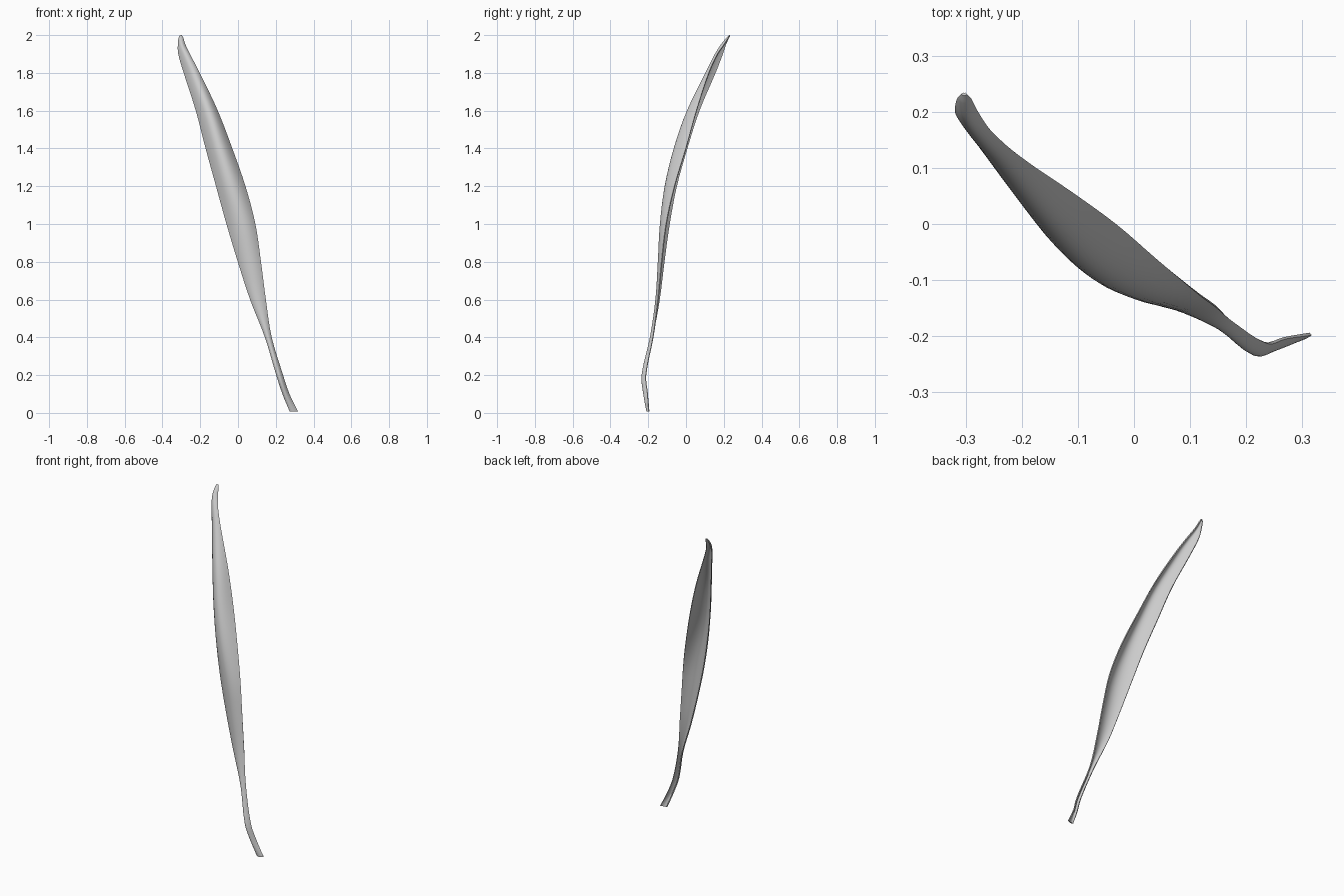
import bpy, bmesh
from mathutils import Vector

if "Cube" in bpy.data.objects:
    bpy.data.objects.remove(bpy.data.objects["Cube"])

# Cross-sections up the leaf: z, left x, left y, middle x, middle y, right x, right y
SECTIONS = [
    (0.008, 0.275, -0.203, 0.293, -0.206, 0.315, -0.196),
    (0.10, 0.238, -0.212, 0.252, -0.223, 0.270, -0.203),
    (0.20, 0.205, -0.220, 0.219, -0.232, 0.236, -0.212),
    (0.40, 0.145, -0.177, 0.160, -0.188, 0.176, -0.174),
    (0.60, 0.066, -0.141, 0.103, -0.159, 0.146, -0.147),
    (0.80, 0.001, -0.116, 0.060, -0.146, 0.120, -0.128),
    (1.00, -0.059, -0.088, 0.019, -0.135, 0.090, -0.104),
    (1.20, -0.114, -0.050, -0.036, -0.110, 0.037, -0.060),
    (1.40, -0.169, 0.006, -0.096, -0.062, -0.033, 0.000),
    (1.60, -0.221, 0.070, -0.158, 0.008, -0.110, 0.056),
    (1.80, -0.285, 0.155, -0.240, 0.108, -0.205, 0.122),
    (1.90, -0.314, 0.194, -0.282, 0.158, -0.257, 0.168),
    (1.95, -0.316, 0.211, -0.299, 0.188, -0.281, 0.203),
    (1.985, -0.312, 0.226, -0.303, 0.217, -0.292, 0.225),
    (1.998, -0.306, 0.233, -0.303, 0.231, -0.299, 0.233),
]
STEPS, ACROSS = 4, 12


def smooth_rows(rows):
    """Hermite interpolation of every column against height."""
    def slope(i):
        a, b = rows[max(i - 1, 0)], rows[min(i + 1, len(rows) - 1)]
        return [(q - p) / (b[0] - a[0]) for p, q in zip(a, b)]
    out = []
    for i in range(len(rows) - 1):
        a, b, ma, mb = rows[i], rows[i + 1], slope(i), slope(i + 1)
        h = b[0] - a[0]
        for s in range(STEPS):
            t = s / STEPS
            row = [(2*t**3 - 3*t**2 + 1) * p + (t**3 - 2*t**2 + t) * h * m
                   + (3*t**2 - 2*t**3) * q + (t**3 - t**2) * h * n
                   for p, q, m, n in zip(a, b, ma, mb)]
            row[0] = a[0] + h * t
            out.append(row)
    out.append(list(rows[-1]))
    return out


# Leaf blade and stalk: one gutter-shaped sheet bulging to the front
bm = bmesh.new()
grid = []
for z, lx, ly, mx, my, rx, ry in smooth_rows(SECTIONS):
    left, mid, right = Vector((lx, ly, z)), Vector((mx, my, z)), Vector((rx, ry, z))
    ctrl = 2 * mid - (left + right) / 2
    row = []
    for j in range(ACROSS + 1):
        t = j / ACROSS
        row.append(bm.verts.new(left * (1 - t)**2 + ctrl * 2 * t * (1 - t) + right * t**2))
    grid.append(row)
for a, b in zip(grid, grid[1:]):
    for j in range(ACROSS):
        bm.faces.new((a[j], a[j + 1], b[j + 1], b[j]))
mesh = bpy.data.meshes.new("leaf")
bm.to_mesh(mesh)
bm.free()
leaf = bpy.data.objects.new("leaf", mesh)
bpy.context.collection.objects.link(leaf)

# Thin body
solid = leaf.modifiers.new("thickness", 'SOLIDIFY')
solid.thickness = 0.006
solid.offset = 0

bpy.context.view_layer.objects.active = leaf
leaf.select_set(True)
bpy.ops.object.modifier_apply(modifier=solid.name)
bpy.ops.object.shade_smooth_by_angle(angle=0.7)
